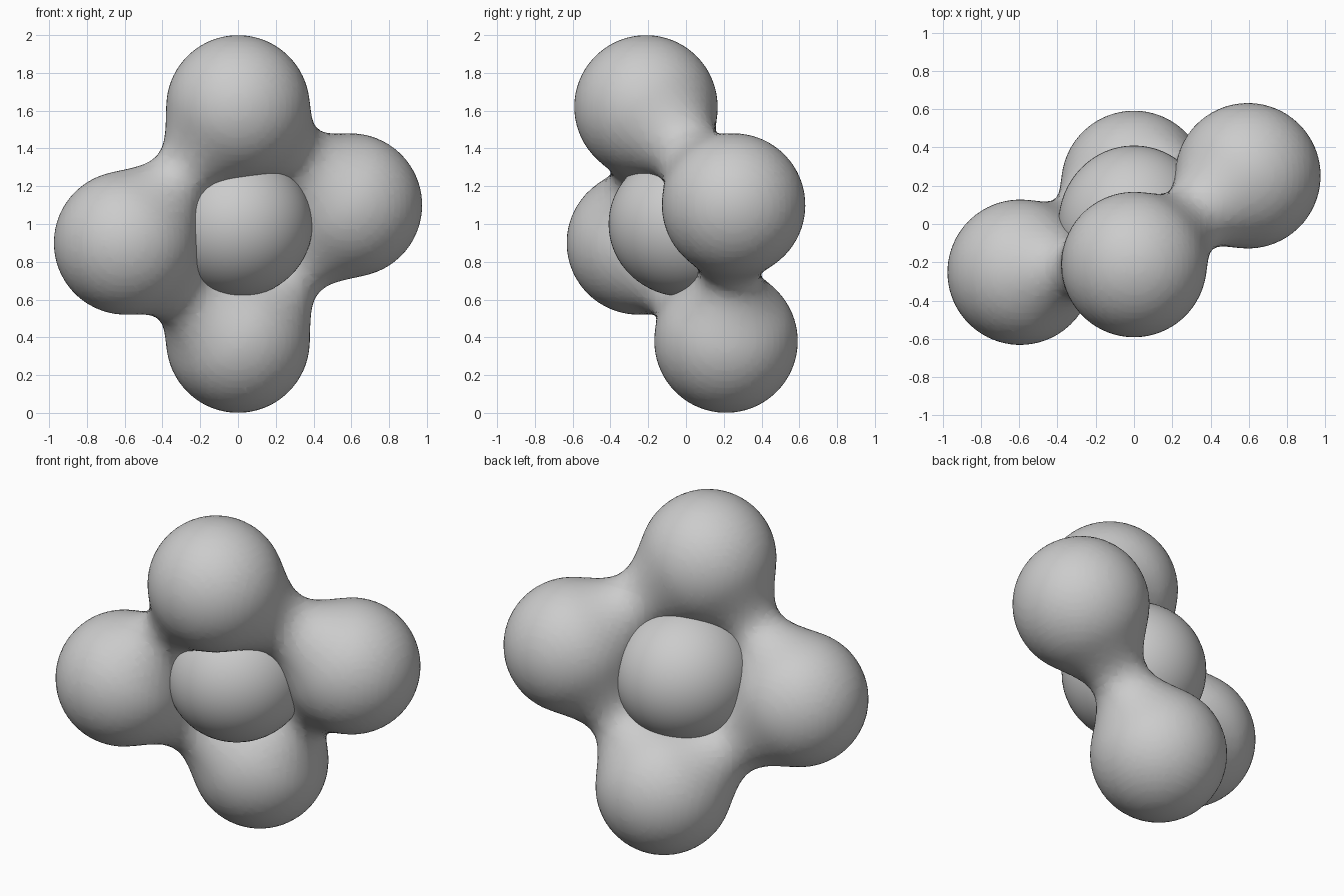
import bpy

if "Cube" in bpy.data.objects:
    bpy.data.objects.remove(bpy.data.objects["Cube"])

# Four blended lobes: two centres, each mirrored through the model's middle
MID = (0, 0, 1)
LOBES = [(0, -0.212, 0.62), (0.595, 0.252, 0.10)]

blend = bpy.data.metaballs.new("lobe_blend")
blend.threshold = 0.6
blend.resolution = blend.render_resolution = 0.03
for lobe in LOBES:
    for side in (1, -1):
        ball = blend.elements.new(type='BALL')
        ball.co = [m + side * c for m, c in zip(MID, lobe)]
        ball.radius = 0.80
        ball.stiffness = 1.29
source = bpy.data.objects.new("lobe_blend", blend)
bpy.context.collection.objects.link(source)
bpy.context.view_layer.update()

# Freeze the blend into a smooth mesh
graph = bpy.context.evaluated_depsgraph_get()
mesh = bpy.data.meshes.new_from_object(source.evaluated_get(graph))
bpy.data.objects.remove(source)
mesh.shade_smooth()
lobes = bpy.data.objects.new("outer_lobes", mesh)
bpy.context.collection.objects.link(lobes)

# Separate core ball filling the middle of the ring
bpy.ops.mesh.primitive_uv_sphere_add(segments=64, ring_count=32, radius=1, location=MID)
core = bpy.context.object
core.name = "core_ball"
core.scale = (0.395, 0.41, 0.387)
core.data.shade_smooth()
